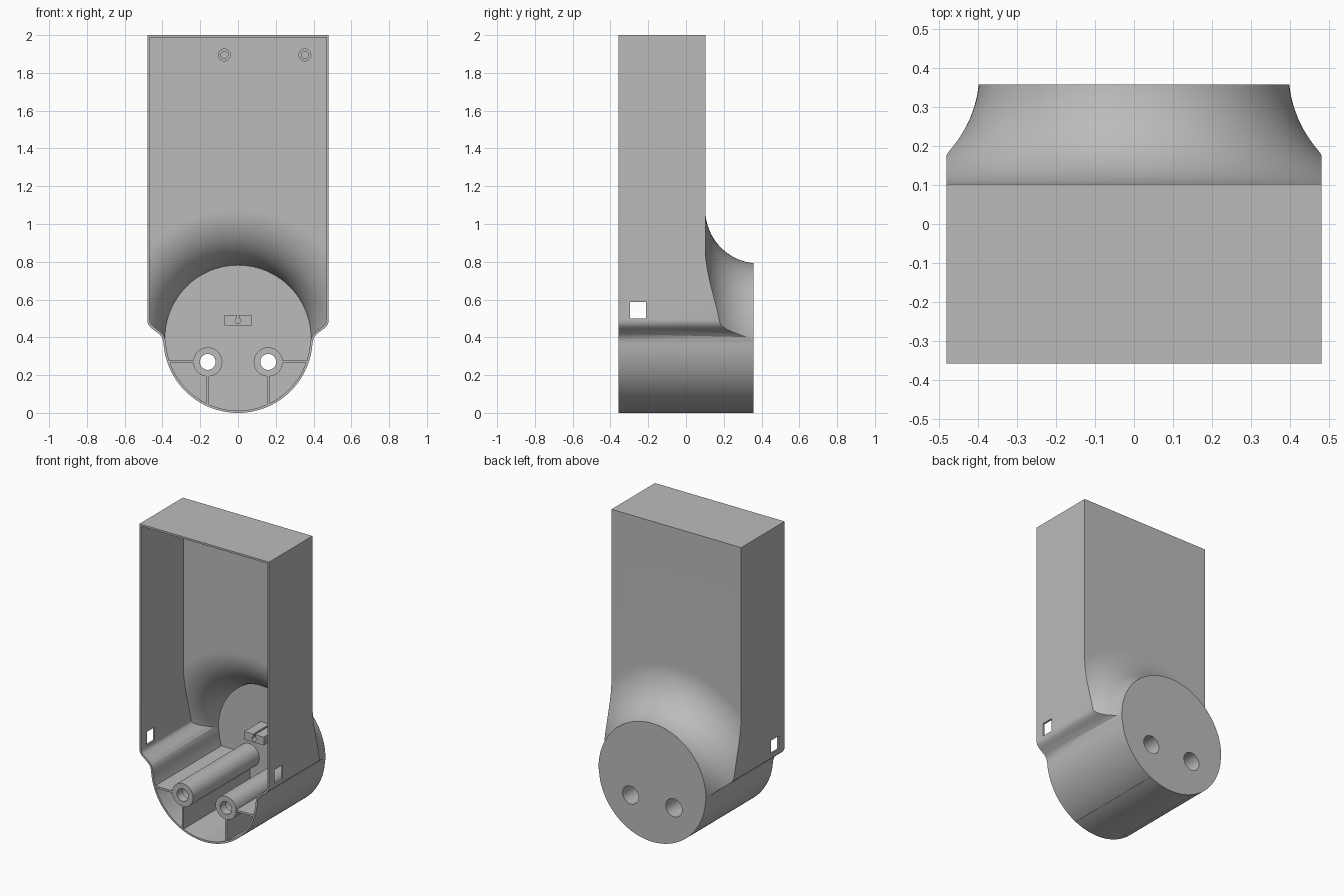
import bpy, bmesh, math

if "Cube" in bpy.data.objects:
    bpy.data.objects.remove(bpy.data.objects["Cube"])

D, T, R, CZ = 0.357, 0.0125, 0.395, 0.395   # half depth, wall, drum radius, drum axis height
BACK = 0.102                                # rear plane of the tall box

grey = bpy.data.materials.new("grey plastic")
grey.diffuse_color = (0.5, 0.5, 0.5, 1)
grey.use_nodes = True
grey.node_tree.nodes["Principled BSDF"].inputs["Base Color"].default_value = grey.diffuse_color


def finish(name, bm):
    bmesh.ops.recalc_face_normals(bm, faces=bm.faces)
    me = bpy.data.meshes.new(name)
    bm.to_mesh(me)
    bm.free()
    ob = bpy.data.objects.new(name, me)
    me.materials.append(grey)
    bpy.context.collection.objects.link(ob)
    return ob


def prism(name, pts, y0, y1):
    """Extrude an x-z outline along y."""
    bm = bmesh.new()
    a = [bm.verts.new((x, y0, z)) for x, z in pts]
    b = [bm.verts.new((x, y1, z)) for x, z in pts]
    bm.faces.new(a)
    bm.faces.new(b)
    for i in range(len(a)):
        j = (i + 1) % len(a)
        bm.faces.new((a[i], a[j], b[j], b[i]))
    return finish(name, bm)


def box(name, x0, x1, y0, y1, z0, z1):
    return prism(name, [(x0, z0), (x1, z0), (x1, z1), (x0, z1)], y0, y1)


def lathe(name, prof, cx, cz, n=48, ring=False):
    """Turn a (y, r) profile about an axis along y; ring joins its ends."""
    bm = bmesh.new()
    rows = [[bm.verts.new((cx + r * math.sin(2 * math.pi * k / n), y,
                           cz + r * math.cos(2 * math.pi * k / n))) for k in range(n)]
            for y, r in prof]
    pairs = list(zip(rows, rows[1:]))
    if ring:
        pairs.append((rows[-1], rows[0]))
    else:
        bm.faces.new(rows[0])
        bm.faces.new(rows[-1])
    for a, b in pairs:
        for k in range(n):
            j = (k + 1) % n
            bm.faces.new((a[k], a[j], b[j], b[k]))
    return finish(name, bm)


def boolean(ob, cutter, op):
    m = ob.modifiers.new("cut", 'BOOLEAN')
    m.operation, m.object, m.solver = op, cutter, 'EXACT'
    bpy.context.view_layer.objects.active = ob
    bpy.ops.object.modifier_apply(modifier=m.name)
    bpy.data.objects.remove(cutter)


def smooth(ob):
    bpy.ops.object.select_all(action='DESELECT')
    ob.select_set(True)
    bpy.context.view_layer.objects.active = ob
    bpy.ops.object.shade_smooth_by_angle(angle=math.radians(30))


def inset(pts, d):
    """Offset a counter-clockwise outline inwards with mitred corners."""
    out = []
    for i, (x, z) in enumerate(pts):
        (px, pz), (nx, nz) = pts[i - 1], pts[(i + 1) % len(pts)]
        l1, l2 = math.hypot(x - px, z - pz), math.hypot(nx - x, nz - z)
        a = (-(z - pz) / l1, (x - px) / l1)
        b = (-(nz - z) / l2, (nx - x) / l2)
        s = d / (1 + a[0] * b[0] + a[1] * b[1])
        out.append((x + (a[0] + b[0]) * s, z + (a[1] + b[1]) * s))
    return out


# Outline: round drum below, soft shoulders, tall box above
shoulder = [(0.396, 0.38), (0.403, 0.401), (0.418, 0.418), (0.455, 0.446),
            (0.469, 0.459), (0.477, 0.472), (0.48, 0.49), (0.48, 2.0)]
drum = [(R * math.sin(a), CZ - R * math.cos(a))
        for a in [math.radians(-86 + 172 * i / 64) for i in range(65)]]
outline = drum + shoulder + [(-x, z) for x, z in reversed(shoulder)]


def body(name, pts, y0, t):
    """Outline prism trimmed at the back by the concave flare around the drum."""
    ob = prism(name, pts, y0, D - t)
    fy, fr, rad = BACK + 0.285, 0.681, 0.285 + t
    prof = [(-1, 3), (BACK - t, 3)]
    end = math.acos((fy - D + t) / rad)
    for i in range(25):
        a = end * i / 24
        prof.append((fy - rad * math.cos(a), fr - rad * math.sin(a)))
    prof[-1] = (D - t + 0.001, prof[-1][1])
    boolean(ob, lathe("flare", prof, 0, CZ, 128), 'INTERSECT')
    return ob


# Hollow housing, open at the front
housing = body("housing", outline, -D, 0)
boolean(housing, body("cavity", inset(outline, T), -D - 0.1, T), 'DIFFERENCE')
# Square latch windows through both side walls
boolean(housing, box("window", -1, 1, -0.297, -0.213, 0.5, 0.587), 'DIFFERENCE')
# Screw holes through the rear cap
for s in (-1, 1):
    boolean(housing, lathe("hole", [(0.3, 0.06), (0.5, 0.06)], s * 0.16, 0.27), 'DIFFERENCE')
smooth(housing)

for s, side in ((-1, "left"), (1, "right")):
    # Counterbored screw tubes with ribs to the drum wall
    tube = lathe(side + "_screw_tube",
                 [(-D, 0.077), (0.35, 0.077), (0.35, 0.06), (-0.3, 0.06), (-0.3, 0.042), (-D, 0.042)],
                 s * 0.16, 0.27, ring=True)
    smooth(tube)
    x0, x1 = sorted((s * 0.232, s * 0.368))
    box(side + "_side_rib", x0, x1, -D + 0.001, 0.35, 0.263, 0.277)
    box(side + "_lower_rib", s * 0.16 - 0.007, s * 0.16 + 0.007, -D + 0.001, 0.35, 0.036, 0.198)

# Cable clip on the rear cap, with a keyhole groove
clip = box("cable_clip", -0.072, 0.072, 0.17, 0.35, 0.463, 0.518)
boolean(clip, lathe("groove", [(0.1, 0.015), (0.34, 0.015)], 0, 0.487, 24), 'DIFFERENCE')
boolean(clip, box("slot", -0.006, 0.006, 0.1, 0.34, 0.487, 0.6), 'DIFFERENCE')
smooth(clip)

# Small mounting bosses on the inside of the rear wall
for i, x in enumerate((-0.072, 0.354)):
    smooth(lathe("mounting_boss_%d" % (i + 1),
                 [(0.035, 0.034), (0.095, 0.034), (0.095, 0.019), (0.035, 0.019)],
                 x, 1.895, 32, ring=True))
